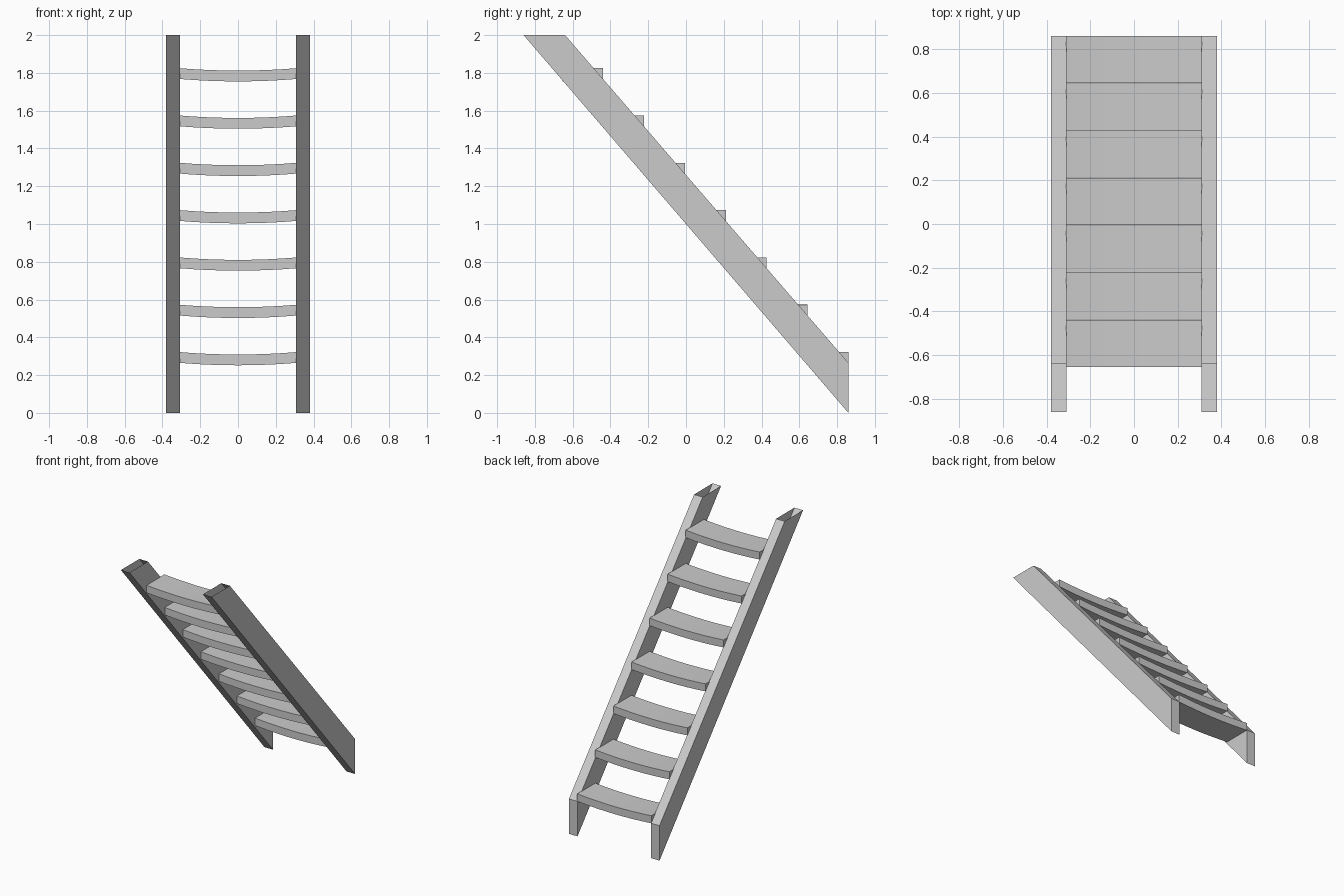
import bpy
import bmesh

if "Cube" in bpy.data.objects:
    bpy.data.objects.remove(bpy.data.objects["Cube"], do_unlink=True)

grey = bpy.data.materials.new("plain grey")
grey.use_nodes = True
grey.diffuse_color = (0.6, 0.6, 0.6, 1)
grey.node_tree.nodes["Principled BSDF"].inputs["Base Color"].default_value = (0.6, 0.6, 0.6, 1)


def finish(name, bm):
    bmesh.ops.recalc_face_normals(bm, faces=bm.faces)
    mesh = bpy.data.meshes.new(name)
    bm.to_mesh(mesh)
    bm.free()
    mesh.materials.append(grey)
    obj = bpy.data.objects.new(name, mesh)
    bpy.context.collection.objects.link(obj)
    return obj


def loft(name, sections, caps=True, skip=()):
    """Join matching cross-sections into a prism, leaving out skipped sides."""
    bm = bmesh.new()
    rings = [[bm.verts.new(p) for p in section] for section in sections]
    count = len(rings[0])
    for a, b in zip(rings, rings[1:]):
        for i in range(count):
            if i not in skip:
                j = (i + 1) % count
                bm.faces.new((a[i], a[j], b[j], b[i]))
    if caps:
        bm.faces.new(rings[0])
        bm.faces.new(rings[-1])
    return finish(name, bm)


# Sloping side boards, open at the top end
INNER, OUTER = 0.308, 0.38
profile = [(0.86, 0), (0.86, 0.265), (-0.64, 2), (-0.86, 2)]
for name, side in (("left_side_board", 1), ("right_side_board", -1)):
    loft(name, [[(side * x, y, z) for y, z in profile] for x in (INNER, OUTER)], skip=(2,))

# Sagging treads between the boards
TREADS, SEGMENTS = 7, 8
DEPTH, THICKNESS, SAG = 0.215, 0.057, 0.013
HALF = 0.311
for n in range(TREADS):
    back = 0.86 - n * 0.2165
    top = 0.322 + n * 0.2505
    sections = []
    for s in range(SEGMENTS + 1):
        t = 2 * s / SEGMENTS - 1
        z = top - SAG * (1 - t * t)
        sections.append([(t * HALF, back, z), (t * HALF, back - DEPTH, z),
                         (t * HALF, back - DEPTH, z - THICKNESS),
                         (t * HALF, back, z - THICKNESS)])
    tread = loft(f"tread_{n + 1}", sections)
    bpy.ops.object.select_all(action="DESELECT")
    tread.select_set(True)
    bpy.context.view_layer.objects.active = tread
    bpy.ops.object.shade_smooth_by_angle()
